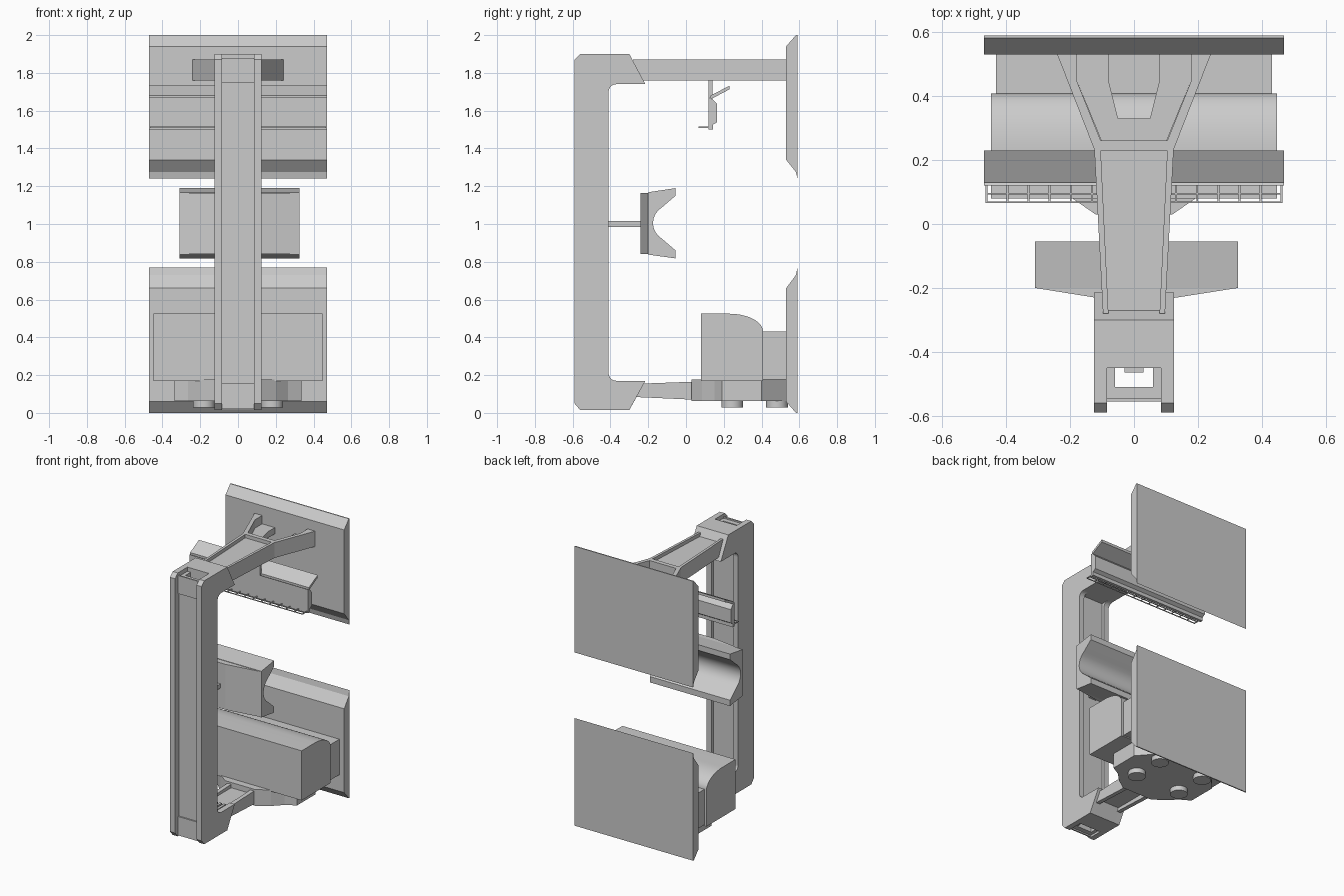
import bpy, bmesh
from math import sin, cos, pi, radians

if "Cube" in bpy.data.objects:
    bpy.data.objects.remove(bpy.data.objects["Cube"])


def prism(name, pts, axis, a, b, mirror=False, smooth=False):
    """Extrude a profile: axis 'x' takes (y, z) points, axis 'z' takes (x, y) points."""
    put = (lambda p, t: (t, p[0], p[1])) if axis == 'x' else (lambda p, t: (p[0], p[1], t))
    bm = bmesh.new()
    lo = [bm.verts.new(put(p, a)) for p in pts]
    hi = [bm.verts.new(put(p, b)) for p in pts]
    bm.faces.new(lo)
    bm.faces.new(hi)
    n = len(pts)
    for i in range(n):
        j = (i + 1) % n
        bm.faces.new((lo[i], lo[j], hi[j], hi[i]))
    bmesh.ops.recalc_face_normals(bm, faces=bm.faces)
    me = bpy.data.meshes.new(name)
    bm.to_mesh(me)
    bm.free()
    ob = bpy.data.objects.new(name, me)
    bpy.context.collection.objects.link(ob)
    if mirror:
        m = ob.modifiers.new("mirror", 'MIRROR')
        m.use_axis = (True, False, False)
    if smooth:
        bpy.ops.object.select_all(action='DESELECT')
        bpy.context.view_layer.objects.active = ob
        ob.select_set(True)
        bpy.ops.object.shade_smooth_by_angle(angle=radians(35))
    return ob


def box(name, x0, x1, y0, y1, z0, z1, mirror=False):
    return prism(name, [(x0, y0), (x1, y0), (x1, y1), (x0, y1)], 'z', z0, z1, mirror)


def arc(cx, cy, rx, ry, a0, a1, n=6):
    return [(cx + rx * cos(radians(a0 + (a1 - a0) * i / n)),
             cy + ry * sin(radians(a0 + (a1 - a0) * i / n))) for i in range(n + 1)]


def sym(half):
    """Close a right-hand plan outline with its left-hand mirror."""
    return half + [(-x, y) for x, y in reversed(half)]


# C-shaped column: two side plates with a recessed core
c_shape = ([(-.59, .05), (-.56, .015), (-.30, .015), (-.215, .17)]
           + arc(-.37, .21, .04, .04, 270, 180) + arc(-.37, 1.70, .04, .04, 180, 90)
           + [(-.215, 1.74), (-.30, 1.9), (-.56, 1.9), (-.59, 1.87)])
prism("column_side_plate", c_shape, 'x', .085, .125, mirror=True)
box("column_front_web", -.085, .085, -.545, -.51, .03, 1.87)
box("column_back_web", -.085, .085, -.45, -.43, .03, 1.87)
box("column_inner_rail", .06, .085, -.51, -.45, .03, 1.87, mirror=True)
for tag, z0, z1 in (("bottom", .02, .155), ("top", 1.75, 1.88)):
    box("front_cap_" + tag, -.085, .085, -.555, -.545, z0, z1)
prism("column_top_block", [(-.45, 1.74), (-.215, 1.74), (-.30, 1.9), (-.45, 1.9)], 'x', -.085, .085)
prism("column_bottom_block", [(-.45, .015), (-.30, .015), (-.225, .15), (-.45, .15)], 'x', -.085, .085)
for i in range(5):
    x = -.064 + i * .032
    box(f"foot_rib_{i}", x - .009, x + .009, -.40, -.24, .15, .165)

# Upper arm: tapered channel that forks towards the back panel
prism("upper_arm_rail", [(.08, -.28), (.097, -.28), (.125, .25), (.105, .25)], 'z', 1.76, 1.87, mirror=True)
prism("upper_arm_web", sym([(.085, -.28), (.107, .25)]), 'z', 1.785, 1.845)
box("upper_arm_cross_bar", -.115, .115, .23, .262, 1.76, 1.87)
prism("upper_fork_rail", [(.10, .25), (.125, .235), (.24, .53), (.18, .53), (.18, .45)],
      'z', 1.76, 1.87, mirror=True)
prism("upper_fork_floor", [(0, .255), (.10, .255), (.18, .45), (.18, .53), (.08, .53),
                           (.08, .45), (.05, .33), (0, .33)], 'z', 1.765, 1.81, mirror=True)

# Back panels with sloped borders
prism("upper_back_panel", [(.59, 1.24), (.59, 2), (.582, 2), (.53, 1.94), (.53, 1.34), (.582, 1.275)],
      'x', -.47, .47)
prism("lower_back_panel", [(.59, 0), (.59, .77), (.582, .73), (.53, .66), (.53, .06), (.582, 0)],
      'x', -.47, .47)

# Hanging bar with flap and wire rack
box("bar_hanger", -.09, .09, .12, .14, 1.64, 1.77)
prism("bar_body", [(.12, 1.5), (.142, 1.5), (.142, 1.525), (.165, 1.54), (.165, 1.635),
                   (.142, 1.66), (.12, 1.67)], 'x', -.47, .47)
prism("bar_flap", [(.13, 1.66), (.23, 1.713), (.23, 1.732), (.13, 1.68)], 'x', -.47, .47)
for i in range(15):
    x = -.462 + i * .066
    box(f"rack_tooth_{i}", x - .003, x + .003, .066, .125, 1.509, 1.515)
for i, y in enumerate((.068, .095)):
    box(f"rack_wire_{i}", -.465, .465, y - .002, y + .002, 1.509, 1.515)

# Middle cradle on a short rod
hollow = arc(-.055, 1.005, .12, .105, 125, 235, 8)
prism("cradle", [(-.20, .838), (-.055, .818), (-.055, .86)] + hollow[::-1]
      + [(-.055, 1.15), (-.055, 1.19), (-.20, 1.168)], 'x', -.31, .325, smooth=True)
prism("cradle_front", [(-.31, -.2), (-.06, -.24), (.07, -.24), (.325, -.2)], 'z', .84, 1.165)
box("cradle_rod", -.03, .03, -.465, -.235, .985, 1.015)

# Lower arm: tapered channel, open underneath
arm = [(-.29, .085), (.04, .07), (.04, .165), (-.29, .153)]
prism("lower_arm_rail", arm, 'x', .075, .105, mirror=True)
box("lower_arm_web", -.08, .08, -.27, .04, .105, .14)

# Base with feet
prism("base", sym([(.12, .03), (.20, .085), (.265, .15), (.335, .19), (.335, .40), (.22, .53)]),
      'z', .062, .178)
circle = arc(0, 0, .058, .058, 0, 345, 23)
for i, (x, y) in enumerate([(sx * .18, y) for sx in (-1, 1) for y in (.245, .482)]):
    prism(f"foot_{i}", [(x + u, y + v) for u, v in circle], 'z', .028, .07, smooth=True)

# Console body with rounded back edge, and its rear box
prism("console", [(.08, .17), (.08, .525), (.23, .525)] + arc(.23, .43, .178, .095, 80, 0, 8)
      + [(.408, .17)], 'x', -.448, .448, smooth=True)
box("console_rear", -.432, .432, .408, .535, .178, .432)
